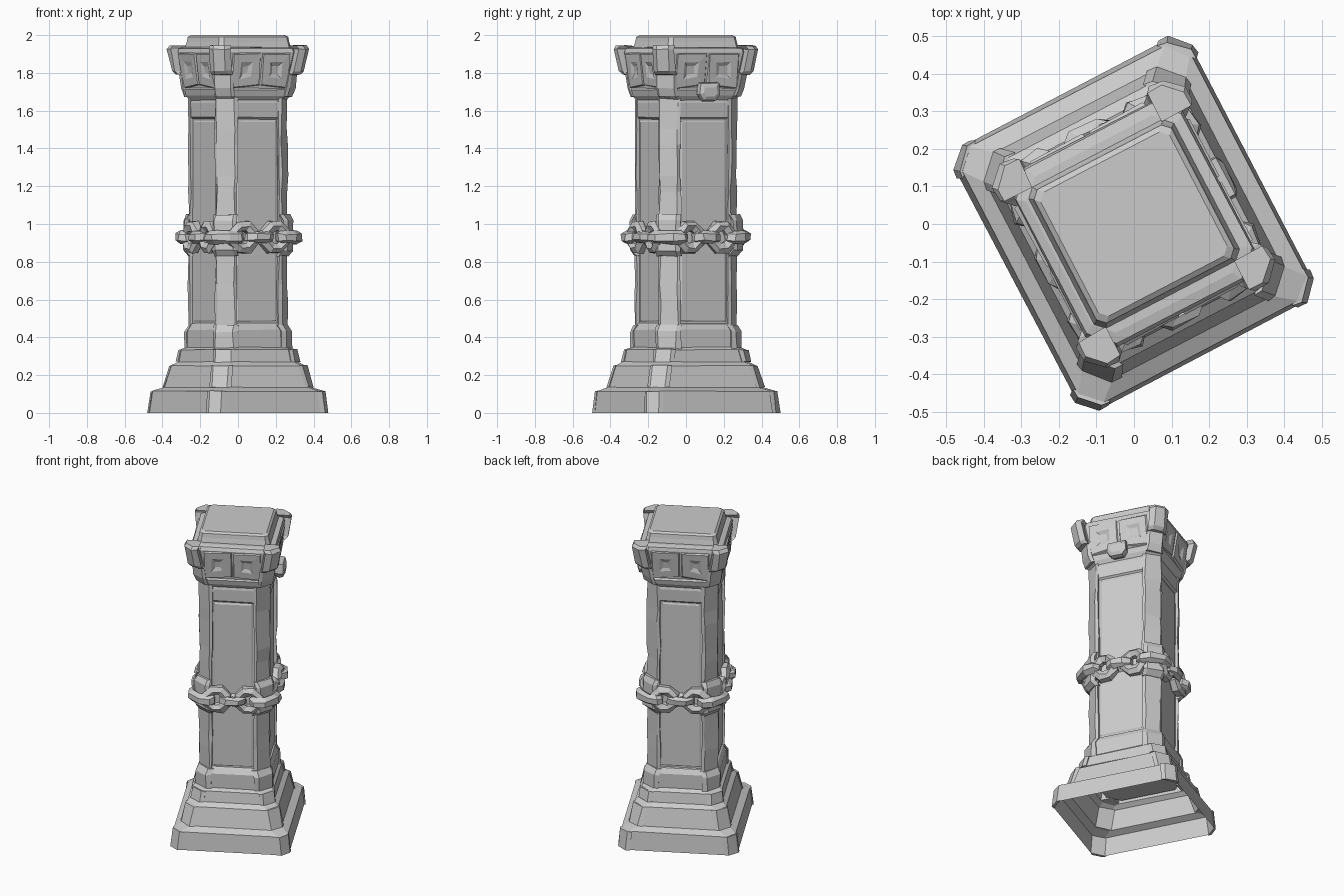
import bpy, bmesh, math, random
from mathutils import Vector, Matrix

random.seed(4)
cube = bpy.data.objects.get("Cube")
if cube:
    bpy.data.objects.remove(cube, do_unlink=True)

TURN = Matrix.Rotation(math.radians(27.5), 4, 'Z')
stone = bpy.data.materials.new("grey stone")
stone.use_nodes = True
GREY = (0.6, 0.6, 0.6, 1)
stone.diffuse_color = GREY
stone.node_tree.nodes["Principled BSDF"].inputs["Base Color"].default_value = GREY


def finish(bm, name, rough=0.0):
    """Roughen, turn to the pillar's angle and link as an object."""
    for v in bm.verts:
        wobble = Vector([random.uniform(-rough, rough) for _ in range(3)])
        if v.co.z < .001:
            wobble.z = 0
        v.co += wobble
    bmesh.ops.recalc_face_normals(bm, faces=bm.faces)
    bm.transform(TURN)
    mesh = bpy.data.meshes.new(name)
    bm.to_mesh(mesh)
    bm.free()
    mesh.materials.append(stone)
    obj = bpy.data.objects.new(name, mesh)
    bpy.context.collection.objects.link(obj)


def loft(name, rings, bottom=True, rough=0.0):
    """Skin a stack of equal-length rings."""
    bm = bmesh.new()
    rows = [[bm.verts.new(p) for p in ring] for ring in rings]
    n = len(rows[0])
    for low, high in zip(rows, rows[1:]):
        for i in range(n):
            j = (i + 1) % n
            bm.faces.new((low[i], low[j], high[j], high[i]))
    bm.faces.new(rows[-1])
    if bottom:
        bm.faces.new(rows[0][::-1])
    finish(bm, name, rough)


def octagon(z, a, b, c):
    """Rectangle with cut corners."""
    return [(a, c - b, z), (a, b - c, z), (a - c, b, z), (c - a, b, z),
            (-a, b - c, z), (-a, c - b, z), (c - a, -b, z), (a - c, -b, z)]


def corners(name, profile, w, rough, shallow=False):
    """Worn stones wrapped round all four corners."""
    for sx in (1, -1):
        for sy in (1, -1):
            rings = []
            for z, a, b, c in profile:
                pts = [(a, b - c - w), (a, b - c), (a - c, b), (a - c - w, b)]
                if not shallow:
                    pts.append((a - c - w, b - c - w))
                rings.append([(sx * x, sy * y, z) for x, y in pts])
            side = ("back" if sy > 0 else "front") + ("_left" if sx > 0 else "_right")
            loft(f"{name}_{side}", rings, rough=rough)


# stepped hollow base, open underneath
base = [(0, .36, .40, .05), (.115, .348, .39, .05), (.135, .305, .345, .06),
        (.25, .28, .315, .06), (.27, .252, .287, .06), (.335, .245, .275, .06),
        (.35, .225, .245, .07)]
loft("stepped_base", [octagon(z, a - .006, b - .006, c) for z, a, b, c in base],
     bottom=False, rough=.002)
corners("bottom_step_corner", base[:2], .025, .003, shallow=True)
corners("middle_step_corner", base[2:4], .025, .003, shallow=True)
corners("upper_step_corner", base[4:6], .025, .003)

# shaft with its foot and neck collars
shaft = [(.275, .222, .242, .07), (.44, .222, .242, .07), (.47, .205, .223, .07),
         (.475, .196, .214, .07), (1.555, .196, .214, .07), (1.565, .207, .225, .07),
         (1.64, .21, .228, .07), (1.68, .20, .218, .07)]
loft("shaft", [octagon(*p) for p in shaft], rough=.001)

# uneven corner strips that frame the sunken side panels
heights = [.46, .6, .68, .82, 1.05, 1.17, 1.25, 1.42, 1.5, 1.67]
corners("shaft_corner", [(z, .212, .23, .07) for z in heights], .018, .005)
corners("foot_corner", [(.34, .23, .25, .07), (.43, .23, .25, .07),
                        (.465, .215, .233, .07)], .03, .004)
corners("chain_corner_block", [(.83, .215, .233, .07), (.86, .234, .252, .07),
                               (1.02, .234, .252, .07), (1.05, .22, .24, .07)], .025, .004)


def face_frame(k):
    """Outward normal, tangent, and whether side k is a broad-axis side."""
    m = Matrix.Rotation(k * math.pi / 2, 3, 'Z')
    return m @ Vector((1, 0, 0)), m @ Vector((0, 1, 0)), k % 2


# shallow panel fields on the shaft sides
SIDES = ["left", "back", "right", "front"]
for k, side in enumerate(SIDES):
    n, t, odd = face_frame(k)
    d, half = (.212, .12) if odd else (.194, .138)
    rings = [[n * (d + out) + t * (s * (half - cut)) + Vector((0, 0, z))
              for s, z in ((-1, .48 + cut), (1, .48 + cut), (1, 1.55 - cut), (-1, 1.55 - cut))]
             for out, cut in ((0, 0), (.006, .01))]
    loft(f"shaft_panel_{side}", rings, rough=.001)

# flared capital
capital = [(1.655, .205, .223, .07), (1.68, .222, .24, .065), (1.71, .23, .248, .065),
           (1.72, .222, .24, .065), (1.91, .252, .268, .06), (1.93, .248, .262, .06),
           (1.935, .225, .235, .05)]
loft("capital", [octagon(*p) for p in capital], rough=.002)
loft("top_slab", [octagon(*p) for p in ((1.92, .222, .216, .025), (1.965, .21, .204, .02),
                                        (1.99, .206, .2, .02), (2, .193, .186, .02))])
corners("capital_post", [(1.79, .256, .274, .045), (1.81, .27, .287, .045),
                         (1.925, .288, .305, .045), (1.945, .278, .295, .045)], .04, .003)
corners("capital_lower_corner", [(1.675, .226, .244, .06), (1.72, .238, .256, .06),
                                 (1.80, .247, .264, .06)], .02, .004)

# paired capital panels, each with a small chipped pit
for k, side in enumerate(SIDES):
    n, t, odd = face_frame(k)
    low, high = (.238, .266) if odd else (.22, .25)
    edge = .172 if odd else .188
    for s, label in ((-1, "a"), (1, "b")):
        bm = bmesh.new()
        outline = [(.004, 1.735), (edge, 1.715), (edge, 1.905), (.004, 1.905)]
        vs = []
        for u, z in outline:
            d = low + (high - low) * (z - 1.72) / .19
            vs.append(bm.verts.new(n * d + t * (s * u) + Vector((0, 0, z))))
        face = bm.faces.new(vs if s > 0 else vs[::-1])
        ext = bmesh.ops.extrude_face_region(bm, geom=[face])
        top = [g for g in ext["geom"] if isinstance(g, bmesh.types.BMFace)][0]
        mid = top.calc_center_median()
        for v in top.verts:
            v.co = mid + (v.co - mid) * .93 + n * .012
        top.normal_update()
        bmesh.ops.inset_region(bm, faces=[top], thickness=.06)
        pit = bmesh.ops.poke(bm, faces=[top])
        for v in pit["verts"]:
            v.co -= n * .018
        finish(bm, f"capital_panel_{side}_{label}", .003)

# knob under the capital on the left side
rings = []
for out, w, h in ((.2, .045, .03), (.25, .062, .05), (.275, .06, .045), (.285, .04, .025)):
    rings.append([Vector((out, x * w, 1.70 + y * h)) for x, y in
                  ((-.6, -1), (.6, -1), (1, -.3), (.9, 1), (-.9, 1), (-1, -.3))])
loft("capital_knob", rings, rough=.002)


# chain of chunky links
def link(name, centre, axis, along, long, short, thick):
    bm = bmesh.new()
    side = axis.cross(along)
    rows = []
    for i in range(8):
        a = math.tau * (i + .5) / 8
        out = along * math.cos(a) * long + side * math.sin(a) * short
        radial = out.normalized()
        rows.append([bm.verts.new(centre + out + radial * math.cos(b) * thick
                                  + axis * math.sin(b) * thick)
                     for b in [math.tau * (j + .5) / 6 for j in range(6)]])
    for i in range(8):
        p, q = rows[i], rows[(i + 1) % 8]
        for j in range(6):
            m = (j + 1) % 6
            bm.faces.new((p[j], q[j], q[m], p[m]))
    finish(bm, name, .005)


UP = Vector((0, 0, 1))
for k, side in enumerate(SIDES):
    n, t, odd = face_frame(k)
    d = .24 if odd else .222
    for s in (-1, 1):
        spot = n * d + t * (s * .095) + UP * .93
        link(f"chain_ring_{side}_{'a' if s < 0 else 'b'}", spot, n, t, .062, .062, .032)
    link(f"chain_joint_{side}", n * (d + .005) + UP * .93, UP, t, .055, .03, .032)
    # joint link bending round the corner
    diag = (n + t).normalized()
    spot = Vector(((n + t).x * .19, (n + t).y * .208, .93))
    link(f"chain_corner_{side}", spot, UP, UP.cross(diag), .08, .04, .035)
